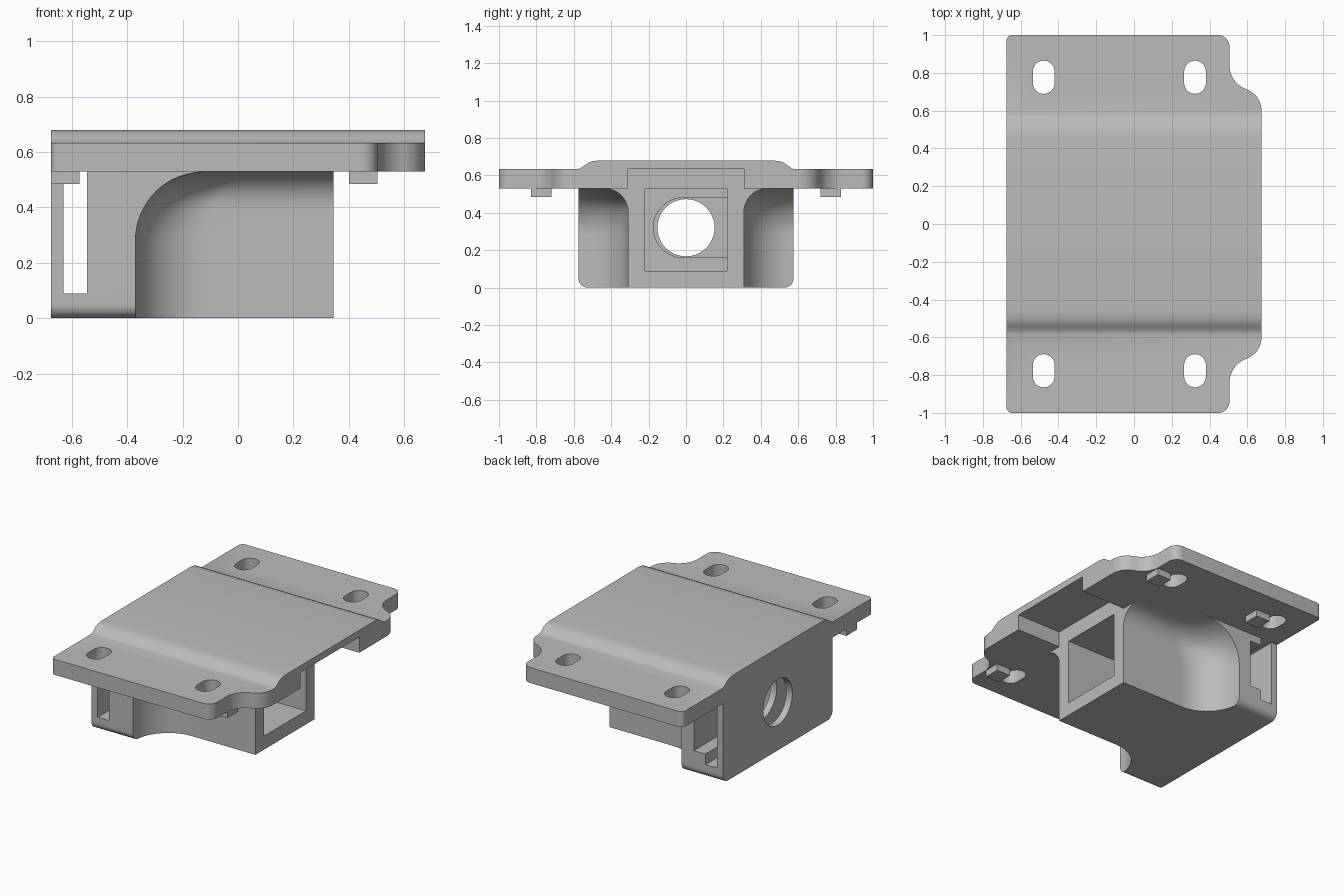
import bpy, bmesh
from math import sin, cos, pi, radians, sqrt

cube = bpy.data.objects.get("Cube")
if cube:
    bpy.data.objects.remove(cube, do_unlink=True)

grey = bpy.data.materials.new("plain grey")
grey.use_nodes = True
colour = (0.5, 0.5, 0.5, 1)
grey.diffuse_color = colour
grey.node_tree.nodes["Principled BSDF"].inputs["Base Color"].default_value = colour


def arc(cx, cy, r, a0, a1, n=10):
    angles = [radians(a0 + (a1 - a0) * i / n) for i in range(n + 1)]
    return [(cx + r * cos(a), cy + r * sin(a)) for a in angles]


def loft(name, rings):
    """Closed solid through rings of equal point count."""
    bm = bmesh.new()
    loops = [[bm.verts.new(p) for p in ring] for ring in rings]
    for a, b in zip(loops, loops[1:]):
        for i in range(len(a)):
            j = (i + 1) % len(a)
            bm.faces.new((a[i], a[j], b[j], b[i]))
    bm.faces.new(loops[0])
    bm.faces.new(loops[-1])
    bmesh.ops.recalc_face_normals(bm, faces=bm.faces)
    mesh = bpy.data.meshes.new(name)
    bm.to_mesh(mesh)
    bm.free()
    mesh.materials.append(grey)
    obj = bpy.data.objects.new(name, mesh)
    bpy.context.collection.objects.link(obj)
    return obj


def prism_x(name, pts, x0, x1):
    return loft(name, [[(x, y, z) for y, z in pts] for x in (x0, x1)])


def prism_z(name, pts, z0, z1):
    return loft(name, [[(x, y, z) for x, y in pts] for z in (z0, z1)])


def box(name, x0, x1, y0, y1, z0, z1):
    return prism_z(name, [(x0, y0), (x1, y0), (x1, y1), (x0, y1)], z0, z1)


def carve(obj, cutters, operation="DIFFERENCE"):
    for c in cutters:
        c.hide_render = True
        mod = obj.modifiers.new("carve", "BOOLEAN")
        mod.operation = operation
        mod.solver = "EXACT"
        mod.object = c
    deps = bpy.context.evaluated_depsgraph_get()
    deps.update()
    mesh = bpy.data.meshes.new_from_object(obj.evaluated_get(deps))
    obj.modifiers.clear()
    obj.data = mesh
    for c in cutters:
        bpy.data.objects.remove(c, do_unlink=True)


def smooth(obj):
    bpy.ops.object.select_all(action="DESELECT")
    obj.select_set(True)
    bpy.context.view_layer.objects.active = obj
    bpy.ops.object.shade_smooth_by_angle(angle=radians(30))


LEFT, RIGHT, UNDER = -0.675, 0.675, 0.53
NECK_END, NECK_Y, BODY_Y = 0.345, 0.31, 0.575

# Mounting plate: raised middle profile along x, trimmed to a curved outline
half = [(1.1, UNDER), (1.1, 0.633), (0.58, 0.633), (0.565, 0.638), (0.545, 0.652),
        (0.525, 0.666), (0.5, 0.676), (0.46, 0.68)]
plate = prism_x("mounting_plate", half + [(-y, z) for y, z in reversed(half)],
                LEFT - 0.1, RIGHT + 0.1)
edge = (arc(0.555, 0.6, 0.12, 0, 70) + arc(0.643, 0.842, 0.138, 250, 180)
        + arc(0.445, 0.94, 0.06, 0, 90) + arc(LEFT + 0.03, 0.97, 0.03, 90, 180))
outline = prism_z("outline", edge + [(x, -y) for x, y in reversed(edge)], 0.3, 0.9)
carve(plate, [outline], "INTERSECT")

# Screw slots and the underside recess in front of the neck
cutters = [box("recess", NECK_END, 0.8, -NECK_Y, NECK_Y, 0.4, 0.635)]
for x in (-0.478, 0.323):
    for y in (-0.777, 0.777):
        slot = arc(x, y + 0.03, 0.058, 0, 180) + arc(x, y - 0.03, 0.058, 180, 360)
        cutters.append(prism_z("screw_slot", slot, 0.4, 0.8))
carve(plate, cutters)
smooth(plate)

# Housing block with rounded lower edges
r = 0.05
section = ([(BODY_Y, UNDER), (-BODY_Y, UNDER)] + arc(r - BODY_Y, r, r, 180, 270)
           + arc(BODY_Y - r, r, r, 270, 360))
housing = prism_x("housing", section, LEFT, NECK_END)


def scallop(side):
    """Filleted side cutter that leaves the narrow neck."""
    rings = []
    big, small, step = 0.25, 0.125, 16
    levels = [-0.1, 0.2] + [UNDER - big + big * sin(pi / 2 * i / step) for i in range(step + 1)]
    for z in levels + [0.6]:
        zc = min(z, UNDER)
        u, v = max(0, zc - UNDER + big), max(0, zc - UNDER + small)
        x0 = -0.37 + big - sqrt(max(0, big * big - u * u))
        y0 = NECK_Y + small - sqrt(max(0, small * small - v * v))
        plan = [(0.6, y0), (0.6, 0.9), (x0, 0.9)] + arc(x0 + big, y0 + big, big, 180, 270, 14)
        rings.append([(x, side * y, z) for x, y in plan])
    return loft("scallop", rings)


# Square socket, cross slot, side-loading U channel and round bore
bore_z = 0.32
channel = arc(-0.015, bore_z, 0.16, 90, 270, 20) + [(0.7, bore_z - 0.16), (0.7, bore_z + 0.16)]
carve(housing, [
    scallop(1), scallop(-1),
    box("socket", -0.5, 0.5, -0.22, 0.22, 0.09, 0.6),
    box("cross_slot", -0.63, -0.545, -0.8, 0.8, 0.09, 0.6),
    prism_x("u_channel", channel, -0.6, -0.46),
    prism_x("bore", arc(0, bore_z, 0.153, 0, 351, 39), -0.8, -0.58),
])
smooth(housing)

# Small locating tabs below the plate, next to the screw slots
tabs = {"tab_front_right": (LEFT, -1), "tab_front_left": (0.4, -1),
        "tab_back_right": (-0.4, 1), "tab_back_left": (0.4, 1)}
for name, (x, side) in tabs.items():
    ys = sorted((side * 0.72, side * 0.83))
    box(name, x, x + 0.103, ys[0], ys[1], 0.485, UNDER)
